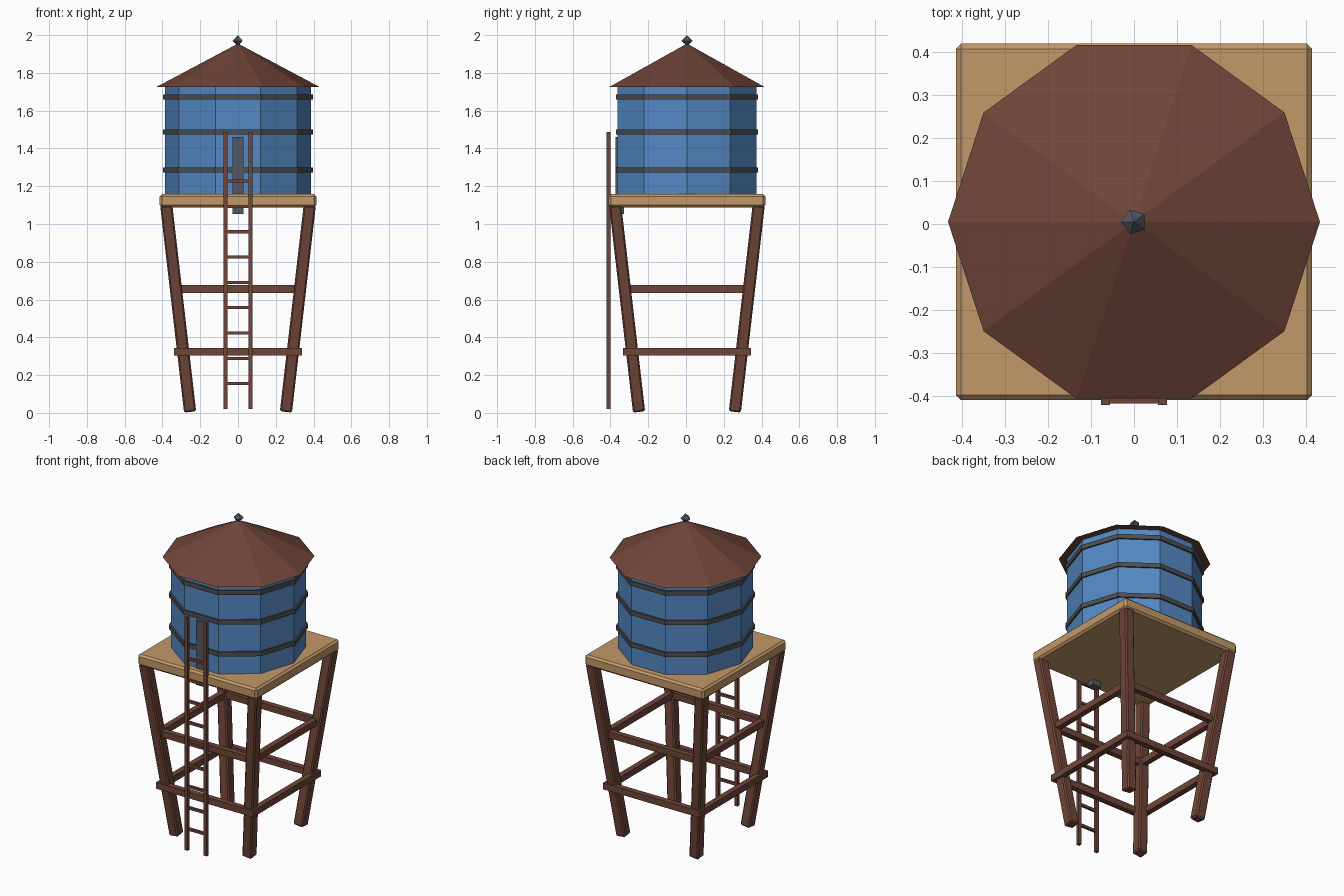
import bpy
from math import radians
from mathutils import Vector

if "Cube" in bpy.data.objects:
    bpy.data.objects.remove(bpy.data.objects["Cube"], do_unlink=True)

CY = 0.005  # tower axis, shifted back to balance the ladder


def material(name, r, g, b):
    linear = [((c / 255 + 0.055) / 1.055) ** 2.4 for c in (r, g, b)] + [1]
    mat = bpy.data.materials.new(name)
    mat.use_nodes = True
    mat.diffuse_color = linear
    bsdf = mat.node_tree.nodes["Principled BSDF"]
    bsdf.inputs["Base Color"].default_value = linear
    bsdf.inputs["Roughness"].default_value = 0.9
    return mat


BLUE = material("tank blue", 84, 137, 196)
BROWN = material("dark brown wood", 112, 69, 57)
TAN = material("tan planks", 194, 153, 104)
IRON = material("band iron", 80, 78, 80)
STEEL = material("blue grey steel", 84, 88, 98)


def finish(name, mat, bevel=0):
    ob = bpy.context.object
    ob.name = ob.data.name = name
    ob.data.materials.append(mat)
    if bevel:
        mod = ob.modifiers.new("edge bevel", "BEVEL")
        mod.width = bevel
        mod.segments = 1
    return ob


def box(name, centre, size, mat, bevel=0):
    bpy.ops.mesh.primitive_cube_add(size=1, location=centre)
    ob = finish(name, mat, bevel)
    for v in ob.data.vertices:
        v.co *= Vector(size)
    return ob


def prism(name, r_low, r_high, z_low, z_high, mat, sides=10):
    # ring of sides with a corner pointing along +x
    bpy.ops.mesh.primitive_cone_add(
        vertices=sides, radius1=r_low, radius2=r_high, depth=z_high - z_low,
        location=(0, CY, (z_low + z_high) / 2), rotation=(0, 0, radians(90)))
    return finish(name, mat)


def beam(name, start, end, width, mat, bevel):
    start, end = Vector(start), Vector(end)
    axis = end - start
    ob = box(name, (start + end) / 2, (width, width, axis.length), mat, bevel)
    ob.rotation_mode = "QUATERNION"
    ob.rotation_quaternion = Vector((0, 0, 1)).rotation_difference(axis)
    return ob


# Platform
box("platform", (0, CY, 1.123), (0.83, 0.83, 0.07), TAN, 0.012)

# Tank, iron bands and roof
prism("tank", 0.386, 0.386, 1.15, 1.727, BLUE)
for i, z in enumerate((1.286, 1.487, 1.672)):
    prism(f"tank_band_{i + 1}", 0.396, 0.396, z - 0.014, z + 0.014, IRON)
prism("roof", 0.433, 0, 1.725, 1.955, BROWN)

# Finial: two five-sided points, base to base
bpy.ops.mesh.primitive_uv_sphere_add(
    segments=5, ring_count=3, radius=0.03, location=(0, CY, 1.97))
bpy.data.objects.remove(bpy.context.object, do_unlink=True)
prism("finial_top", 0.03, 0, 1.97, 2.0, STEEL, 5)
prism("finial_base", 0, 0.03, 1.94, 1.97, STEEL, 5)

# Outlet pipe down the front of the tank
box("outlet_pipe", (0, -0.35, 1.257), (0.06, 0.045, 0.406), STEEL)

# Splayed legs
for sx, side in ((-1, "right"), (1, "left")):
    for sy, end in ((-1, "front"), (1, "back")):
        beam(f"{end}_{side}_leg",
             (sx * 0.254, CY + sy * 0.254, 0.008),
             (sx * 0.38, CY + sy * 0.38, 1.1), 0.064, BROWN, 0.008)

# Two square frames of cross braces
for level, z in (("lower", 0.323), ("upper", 0.656)):
    for s, end, side in ((-1, "front", "right"), (1, "back", "left")):
        box(f"{level}_{end}_brace", (0, CY + s * 0.32, z),
            (0.676, 0.035, 0.04), BROWN)
        box(f"{level}_{side}_brace", (s * 0.32, CY, z),
            (0.035, 0.676, 0.04), BROWN)

# Ladder
for s, side in ((-1, "right"), (1, "left")):
    box(f"ladder_{side}_rail", (s * 0.066, -0.411, 0.754),
        (0.021, 0.02, 1.466), BROWN)
for i in range(9):
    box(f"ladder_rung_{i + 1}", (0, -0.411, 0.155 + i * 0.134),
        (0.13, 0.015, 0.016), BROWN)
